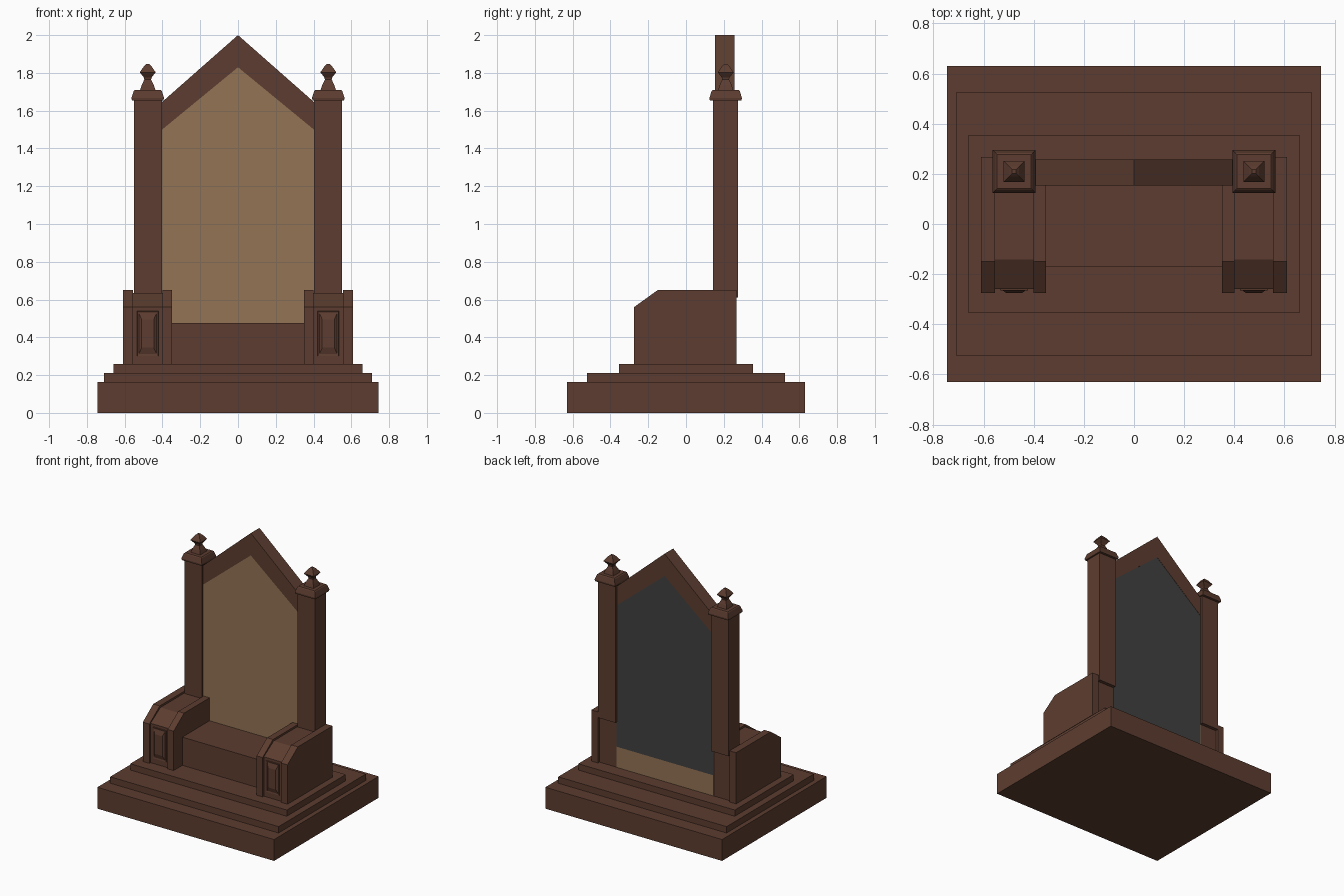
import bpy, bmesh

if "Cube" in bpy.data.objects:
    bpy.data.objects.remove(bpy.data.objects["Cube"])


def material(name, rgb):
    m = bpy.data.materials.new(name)
    m.diffuse_color = (*rgb, 1)
    m.use_nodes = True
    m.node_tree.nodes["Principled BSDF"].inputs["Base Color"].default_value = m.diffuse_color
    return m


WOOD = material("brown wood", (0.108, 0.046, 0.029))
TAN = material("tan upholstery", (0.29, 0.172, 0.09))
GREY = material("dark grey backing", (0.052, 0.052, 0.052))


def finish(name, bm, mat):
    bmesh.ops.recalc_face_normals(bm, faces=bm.faces)
    me = bpy.data.meshes.new(name)
    bm.to_mesh(me)
    bm.free()
    me.materials.append(mat)
    ob = bpy.data.objects.new(name, me)
    bpy.context.collection.objects.link(ob)
    return ob


def loft(name, rings, mat=WOOD):
    """Join equal-length rings of 3D points into a closed solid."""
    bm = bmesh.new()
    vs = [[bm.verts.new(p) for p in r] for r in rings]
    n = len(rings[0])
    for a, b in zip(vs, vs[1:]):
        for i in range(n):
            j = (i + 1) % n
            bm.faces.new((a[i], a[j], b[j], b[i]))
    bm.faces.new(vs[0])
    bm.faces.new(vs[-1])
    return finish(name, bm, mat)


def box(name, x0, x1, y0, y1, z0, z1, mat=WOOD):
    return loft(name, [[(x0, y0, z), (x1, y0, z), (x1, y1, z), (x0, y1, z)]
                       for z in (z0, z1)], mat)


def prism_x(name, pts, x0, x1):
    return loft(name, [[(x, y, z) for y, z in pts] for x in (x0, x1)])


def prism_y(name, pts, y0, y1, mat=WOOD):
    return loft(name, [[(x, y, z) for x, z in pts] for y in (y0, y1)], mat)


# stepped plinth
for i, (x, y, z0, z1) in enumerate([(0.745, 0.63, 0, 0.163),
                                    (0.71, 0.525, 0.163, 0.212),
                                    (0.66, 0.355, 0.212, 0.26)]):
    box(f"plinth_step_{i + 1}", -x, x, -y, y, z0, z1)

# seat block
box("seat", -0.36, 0.36, -0.17, 0.16, 0.26, 0.475)

# padded back, its rear backing and the gable
prism_y("back_panel", [(-0.41, 0.26), (0.41, 0.26), (0.41, 1.5),
                       (0, 1.835), (-0.41, 1.5)], 0.157, 0.252, TAN)
prism_y("rear_backing", [(-0.405, 0.42), (0.405, 0.42), (0.405, 1.5),
                         (0, 1.835), (-0.405, 1.5)], 0.25, 0.256, GREY)
prism_y("gable", [(-0.42, 1.63), (0, 2.0), (0.42, 1.63),
                  (0.42, 1.485), (0, 1.83), (-0.42, 1.485)], 0.154, 0.258)


def arm_profile(inset, back):
    f, t = -0.275 + inset, 0.65 - inset
    return [(f, 0.26), (f, 0.56), (-0.15 + inset * 0.6, t), (back, t), (back, 0.26)]


CX, CY = 0.478, 0.21
for side, s in (("right", 1), ("left", -1)):
    # armrest: recessed core between two raised side boards
    prism_x(f"{side}_arm_core", arm_profile(0.015, 0.25), s * 0.39, s * 0.565)
    prism_x(f"{side}_arm_inner_board", arm_profile(0, 0.16), s * 0.35, s * 0.40)
    prism_x(f"{side}_arm_outer_board", arm_profile(0, 0.268), s * 0.555, s * 0.61)

    # raised panel on the arm front
    loft(f"{side}_arm_front_panel",
         [[(s * (CX + a * w), y, 0.42 + b * h)
           for a, b in ((-1, -1), (1, -1), (1, 1), (-1, 1))]
          for y, w, h in ((-0.255, 0.057, 0.12), (-0.266, 0.055, 0.118),
                          (-0.264, 0.047, 0.108), (-0.275, 0.032, 0.075))])

    # back post
    box(f"{side}_post", s * 0.403, s * 0.55, 0.142, 0.275, 0.61, 1.66)

    # post cap and finial as square lofts of (height, half width)
    for part, prof in (("cap", [(1.655, 0.084), (1.668, 0.086), (1.705, 0.074), (1.71, 0.068)]),
                       ("finial", [(1.705, 0.042), (1.735, 0.032), (1.765, 0.018),
                                   (1.775, 0.02), (1.803, 0.042), (1.835, 0.02),
                                   (1.847, 0.008)])):
        loft(f"{side}_post_{part}",
             [[(s * CX + a * r, CY + b * r, z)
               for a, b in ((-1, -1), (1, -1), (1, 1), (-1, 1))] for z, r in prof])
